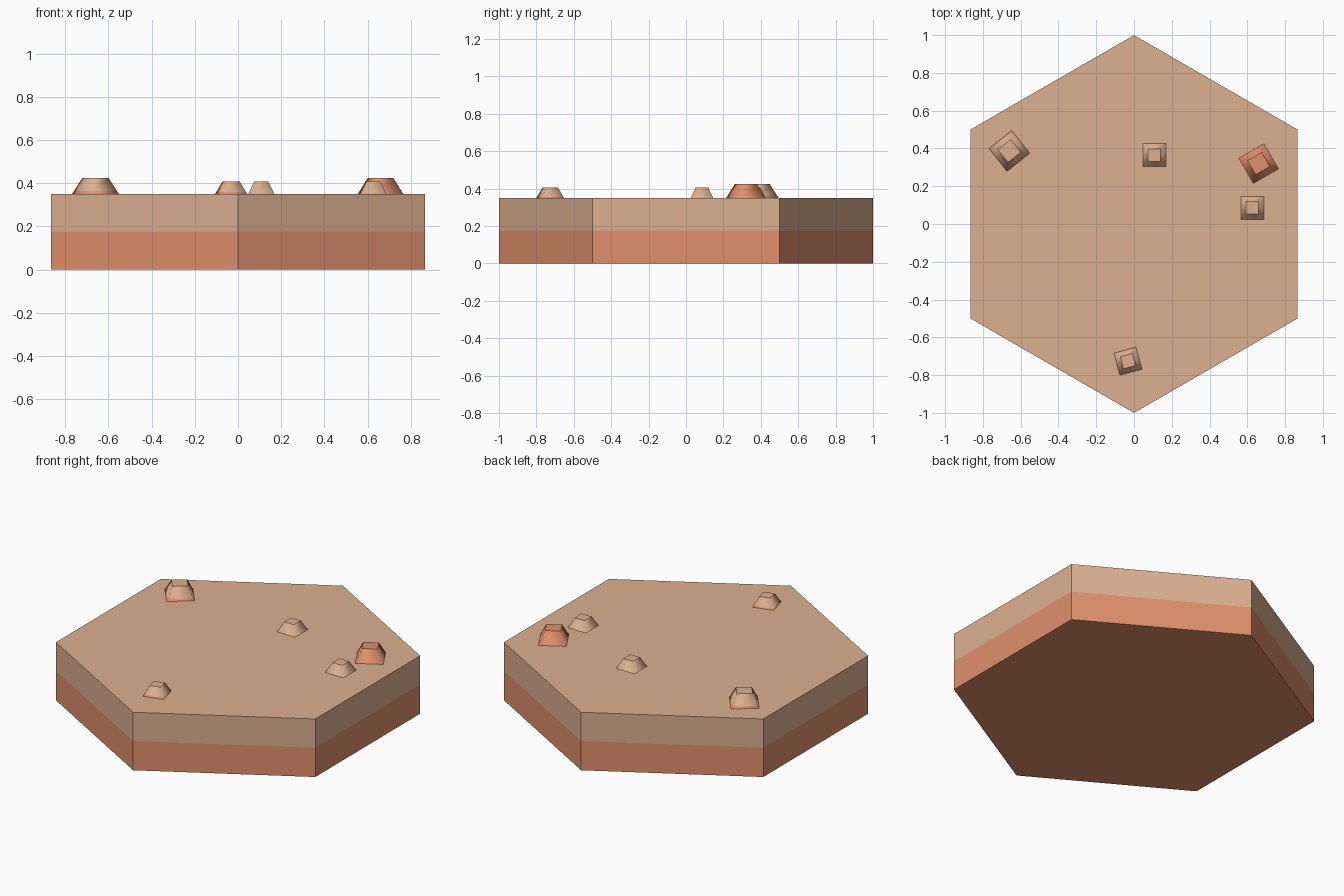
import bpy, bmesh, math

if "Cube" in bpy.data.objects:
    bpy.data.objects.remove(bpy.data.objects["Cube"])


def srgb(r, g, b):
    lin = [((c / 255 + 0.055) / 1.055) ** 2.4 for c in (r, g, b)]
    return (*lin, 1.0)


def material(name, rgb):
    m = bpy.data.materials.new(name)
    m.diffuse_color = srgb(*rgb)
    m.use_nodes = True
    m.node_tree.nodes["Principled BSDF"].inputs["Base Color"].default_value = m.diffuse_color
    return m


SAND = material("sand", (220, 176, 144))
CLAY = material("clay", (224, 144, 108))


def stacked_prism(name, sides, rings, loc, turn, split, smooth=False):
    """Rings are (radius, z); faces centred below the split height are clay."""
    bm = bmesh.new()
    loops = []
    for radius, z in rings:
        loops.append([bm.verts.new((radius * math.cos(turn + math.tau * i / sides),
                                    radius * math.sin(turn + math.tau * i / sides), z))
                      for i in range(sides)])
    for low, high in zip(loops, loops[1:]):
        for i in range(sides):
            j = (i + 1) % sides
            f = bm.faces.new((low[i], low[j], high[j], high[i]))
            f.smooth = smooth
    caps = [bm.faces.new(loops[0][::-1]), bm.faces.new(loops[-1])]
    for cap in caps:
        for e in cap.edges:
            e.smooth = False
    for f in bm.faces:
        f.material_index = 1 if f.calc_center_median().z < split else 0
    mesh = bpy.data.meshes.new(name)
    bm.to_mesh(mesh)
    bm.free()
    mesh.materials.append(SAND)
    mesh.materials.append(CLAY)
    ob = bpy.data.objects.new(name, mesh)
    ob.location = loc
    bpy.context.collection.objects.link(ob)
    return ob


# Hexagonal ground tile: clay lower half, sand upper half
TOP = 0.35
stacked_prism("ground_tile", 6, [(1, 0), (1, 0.176), (1, TOP)],
              (0, 0, 0), math.pi / 2, 0.176)


# Stones: tapered square blocks on the tile
def stone(name, x, y, base, top, height, degrees, clay_part):
    k = math.sqrt(0.5)
    fractions = [0, 1] if clay_part in (0, 1) else [0, clay_part, 1]
    rings = [((base + (top - base) * t) * k, height * t) for t in fractions]
    split = height * 2 if clay_part == 1 else height * clay_part
    stacked_prism(name, 4, rings, (x, y, TOP),
                  math.radians(45 + degrees), split, smooth=True)


stone("large_sand_stone", -0.66, 0.387, 0.154, 0.086, 0.075, 38.5, 0.18)
stone("large_clay_stone", 0.66, 0.32, 0.154, 0.086, 0.075, 30, 1)
stone("small_stone_front", -0.032, -0.726, 0.121, 0.066, 0.057, 15, 0.15)
stone("small_stone_back", 0.108, 0.365, 0.121, 0.066, 0.057, 0, 0)
stone("small_stone_right", 0.627, 0.085, 0.121, 0.066, 0.057, 0, 0)
